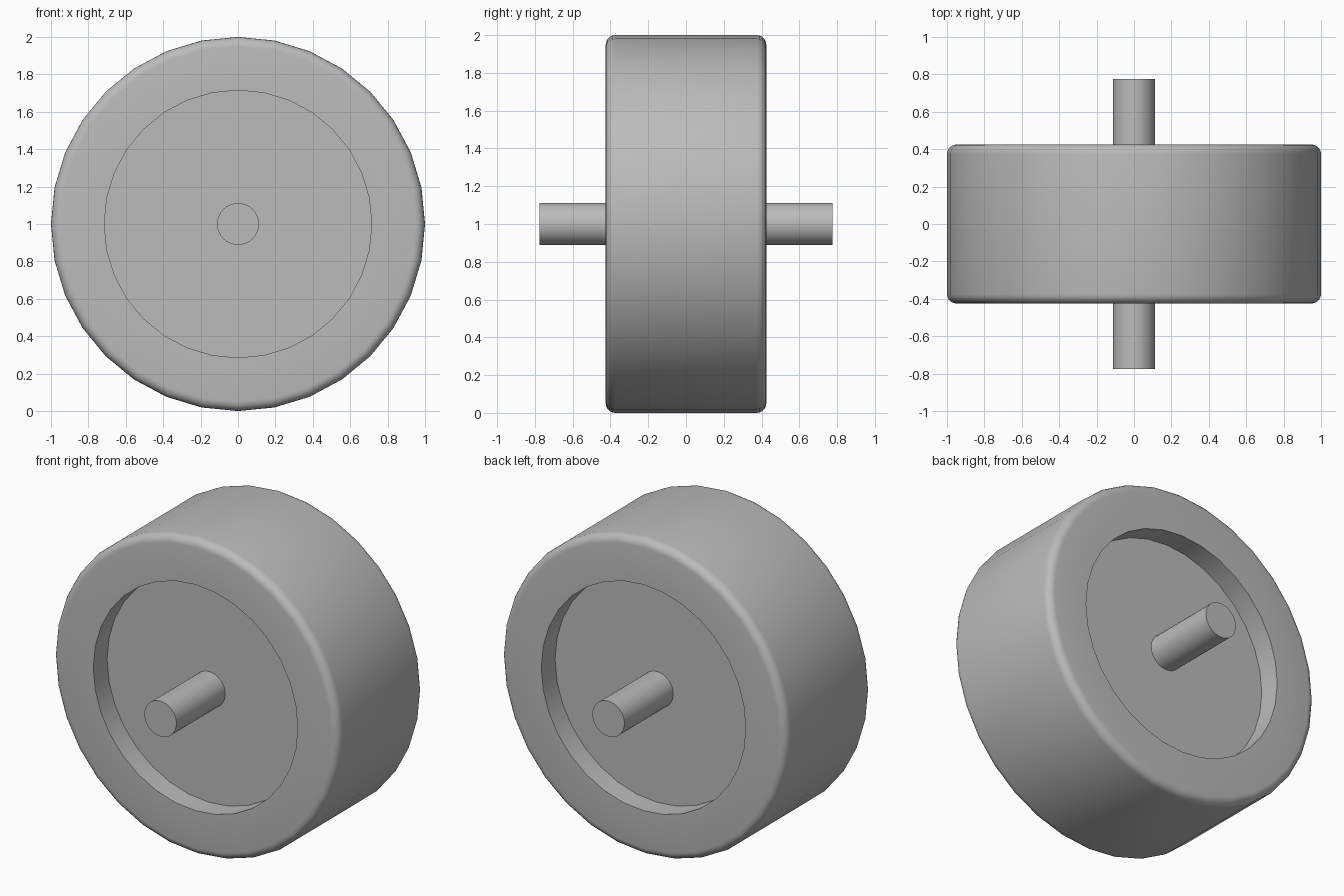
import bpy, math

cube = bpy.data.objects.get("Cube")
if cube:
    bpy.data.objects.remove(cube, do_unlink=True)

grey = bpy.data.materials.new("plain_grey")
grey.use_nodes = True
colour = (0.5, 0.5, 0.5, 1)
grey.diffuse_color = colour
grey.node_tree.nodes["Principled BSDF"].inputs["Base Color"].default_value = colour


def lathe(name, profile, sides, angle=30):
    """Turn a (radius, y) profile around the wheel axis; radius 0 makes a pole."""
    verts, rings, faces = [], [], []
    for r, y in profile:
        count = sides if r > 0 else 1
        rings.append([len(verts) + i for i in range(count)])
        for i in range(count):
            a = math.tau * i / sides
            verts.append((r * math.cos(a), y, 1 + r * math.sin(a)))
    for a, b in zip(rings, rings[1:]):
        for i in range(sides):
            j = (i + 1) % sides
            if len(a) == 1:
                faces.append((a[0], b[j], b[i]))
            elif len(b) == 1:
                faces.append((a[i], a[j], b[0]))
            else:
                faces.append((a[i], a[j], b[j], b[i]))
    mesh = bpy.data.meshes.new(name)
    mesh.from_pydata(verts, [], faces)
    mesh.materials.append(grey)
    obj = bpy.data.objects.new(name, mesh)
    bpy.context.collection.objects.link(obj)
    bpy.ops.object.select_all(action='DESELECT')
    bpy.context.view_layer.objects.active = obj
    obj.select_set(True)
    # Point all faces outward
    bpy.ops.object.mode_set(mode='EDIT')
    bpy.ops.mesh.select_all(action='SELECT')
    bpy.ops.mesh.normals_make_consistent(inside=False)
    bpy.ops.object.mode_set(mode='OBJECT')
    bpy.ops.object.shade_smooth_by_angle(angle=math.radians(angle))
    return obj


# Wheel: recessed hub face, flat side wall, rounded shoulder, then mirrored
half_width, hub_depth, hub_radius, bevel = 0.425, 0.287, 0.715, 0.05
half = [(0, -hub_depth), (hub_radius, -hub_depth), (hub_radius, -half_width)]
for k in range(6):
    t = math.pi / 2 * k / 5
    half.append((1 - bevel + bevel * math.sin(t),
                 -half_width + bevel - bevel * math.cos(t)))
lathe("wheel", half + [(r, -y) for r, y in reversed(half)], 32)

# Axle running through the wheel
lathe("axle", [(0, -0.775), (0.112, -0.775), (0.112, 0.775), (0, 0.775)], 32)
